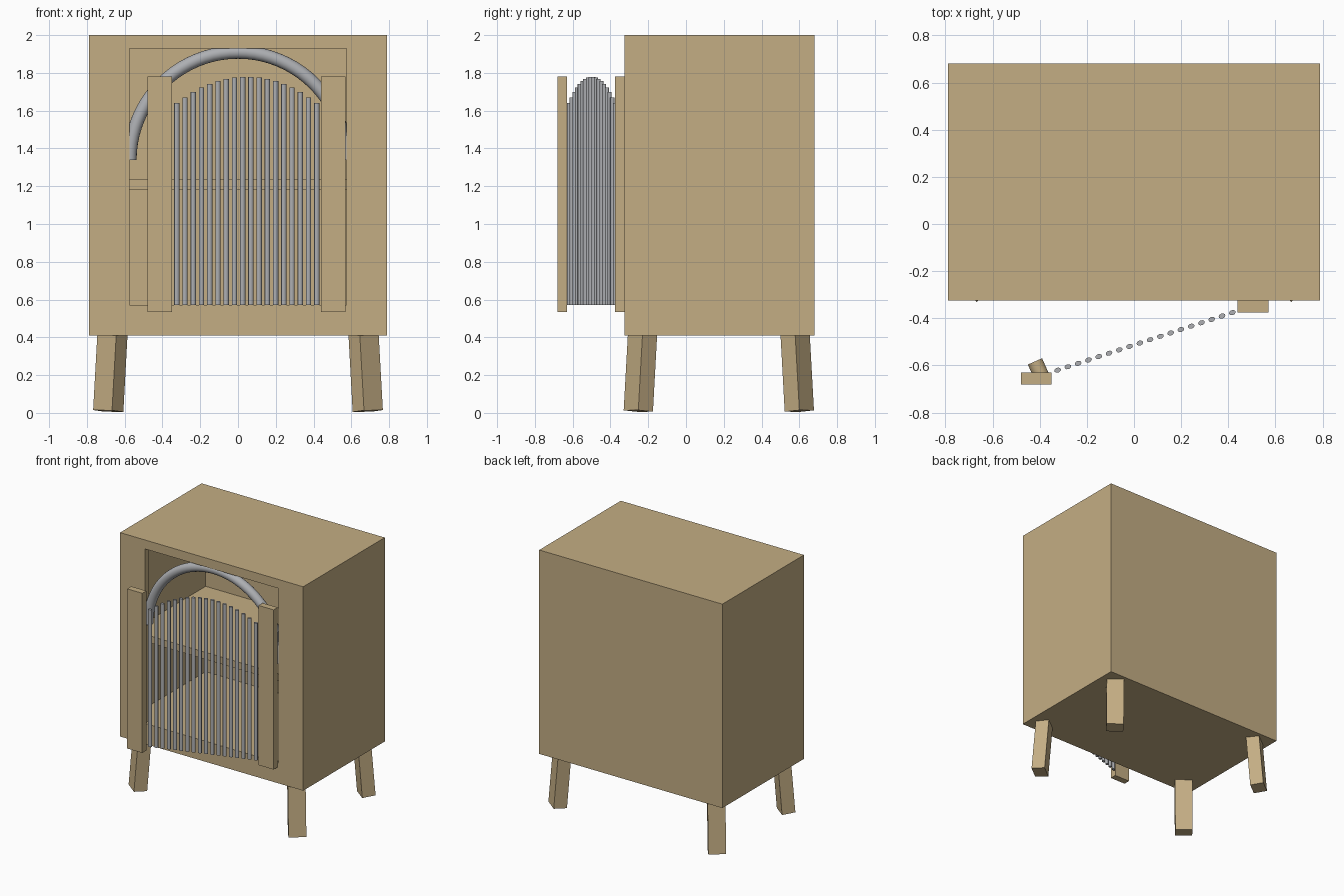
import bpy, bmesh, math
from mathutils import Vector, Matrix

cube = bpy.data.objects.get("Cube")
if cube:
    bpy.data.objects.remove(cube, do_unlink=True)


def material(name, rgb, metal=0.0):
    m = bpy.data.materials.new(name)
    m.use_nodes = True
    m.diffuse_color = (*rgb, 1)
    m.node_tree.nodes["Principled BSDF"].inputs["Base Color"].default_value = (*rgb, 1)
    return m


WOOD = material("light wood", (0.55, 0.42, 0.23))
STEEL = material("grey metal", (0.42, 0.43, 0.45))


def finish(name, bm, mat, smooth=False):
    bmesh.ops.recalc_face_normals(bm, faces=bm.faces)
    me = bpy.data.meshes.new(name)
    bm.to_mesh(me)
    bm.free()
    me.materials.append(mat)
    ob = bpy.data.objects.new(name, me)
    bpy.context.collection.objects.link(ob)
    if smooth:
        bpy.ops.object.select_all(action='DESELECT')
        ob.select_set(True)
        bpy.context.view_layer.objects.active = ob
        bpy.ops.object.shade_smooth_by_angle(angle=math.radians(50))
    return ob


def box(name, lo, hi, mat=WOOD):
    lo, hi = Vector(lo), Vector(hi)
    bm = bmesh.new()
    bmesh.ops.create_cube(bm, size=1, matrix=Matrix.Translation((lo + hi) / 2)
                          @ Matrix.Diagonal((*(hi - lo), 1)))
    return finish(name, bm, mat)


# Cabinet: a solid block hollowed out, with a narrower doorway in front
FRONT, BACK = -0.325, 0.68
cabinet = box("cabinet", (-0.79, FRONT, 0.41), (0.79, BACK, 2.0))
cutters = [box("cavity_cutter", (-0.72, FRONT + 0.05, 0.57), (0.72, 0.63, 1.93)),
           box("doorway_cutter", (-0.575, FRONT - 0.1, 0.57), (0.575, FRONT + 0.1, 1.93))]
bpy.context.view_layer.objects.active = cabinet
for cutter in cutters:
    mod = cabinet.modifiers.new("cut", 'BOOLEAN')
    mod.operation = 'DIFFERENCE'
    mod.solver = 'EXACT'
    mod.object = cutter
    bpy.ops.object.modifier_apply(modifier=mod.name)
    bpy.data.objects.remove(cutter, do_unlink=True)

# Inner shelf
box("shelf", (-0.72, FRONT + 0.05, 1.18), (0.72, 0.63, 1.235))


# Splayed legs: turned rectangular section, mirrored to each corner
def leg(name, sx, sy, cy):
    corners = [(0.02, -0.0775), (0.08, 0), (-0.02, 0.0775), (-0.08, 0)]
    bm = bmesh.new()
    rings = []
    for top in (False, True):
        ring = []
        for px, py in corners:
            lift = 0.01 + 0.06 * (px + py)
            shift = -0.022 if top else 0
            ring.append(bm.verts.new((sx * (0.687 + px + shift),
                                      cy + sy * (py + shift),
                                      0.41 if top else lift)))
        rings.append(ring)
    low, high = rings
    bm.faces.new(low)
    bm.faces.new(high)
    for i in range(4):
        j = (i + 1) % 4
        bm.faces.new((low[i], low[j], high[j], high[i]))
    # outward tip of the section points to the front or back
    finish(name, bm, WOOD)


for side, sx in (("right", -1), ("left", 1)):
    leg("front_leg_" + side, sx, -1, -0.2525)
    leg("back_leg_" + side, sx, 1, 0.60)

# Arched tube set in the doorway
N, SIDES = 40, 16
bm = bmesh.new()
rings = []
for i in range(N + 1):
    a = math.pi * i / N
    ring = []
    for k in range(SIDES):
        b = 2 * math.pi * k / SIDES
        r = 0.572 + 0.035 * math.cos(b)
        ring.append(bm.verts.new((r * math.cos(a), -0.286 + 0.035 * math.sin(b),
                                  1.338 + r * math.sin(a))))
    rings.append(ring)
for p, q in zip(rings, rings[1:]):
    for k in range(SIDES):
        j = (k + 1) % SIDES
        bm.faces.new((p[k], p[j], q[j], q[k]))
bm.faces.new(rings[0])
bm.faces.new(rings[-1])
finish("arch_tube", bm, STEEL, smooth=True)

# Open door: two wooden stiles
box("hinge_stile", (0.44, -0.375, 0.535), (0.57, FRONT, 1.78))
box("outer_stile", (-0.48, -0.68, 0.535), (-0.35, -0.63, 1.78))

# Door bars with tops following an arc
start, end = Vector((-0.324, -0.62, 0)), Vector((0.417, -0.376, 0))
swing = math.atan2(end.y - start.y, end.x - start.x)
BARS = 18
bm = bmesh.new()
for i in range(BARS):
    t = i / (BARS - 1)
    top = 1.64 + 0.14 * (1 - (2 * t - 1) ** 2)
    p = start.lerp(end, t)
    p.z = (0.57 + top) / 2
    bmesh.ops.create_cone(bm, cap_ends=True, segments=10, radius1=1, radius2=1, depth=1,
                          matrix=Matrix.Translation(p) @ Matrix.Rotation(swing, 4, 'Z')
                          @ Matrix.Diagonal((0.0145, 0.0105, top - 0.57, 1)))
finish("door_bars", bm, STEEL, smooth=True)

# Round knob behind the outer stile, square to the swung door
bm = bmesh.new()
bmesh.ops.create_cone(bm, cap_ends=True, segments=24, radius1=0.033, radius2=0.033, depth=0.07,
                      matrix=Matrix.Translation((-0.406, -0.615, 1.16))
                      @ Matrix.Rotation(swing + 0.1, 4, 'Z')
                      @ Matrix.Rotation(math.pi / 2, 4, 'X'))
finish("door_knob", bm, WOOD, smooth=True)
